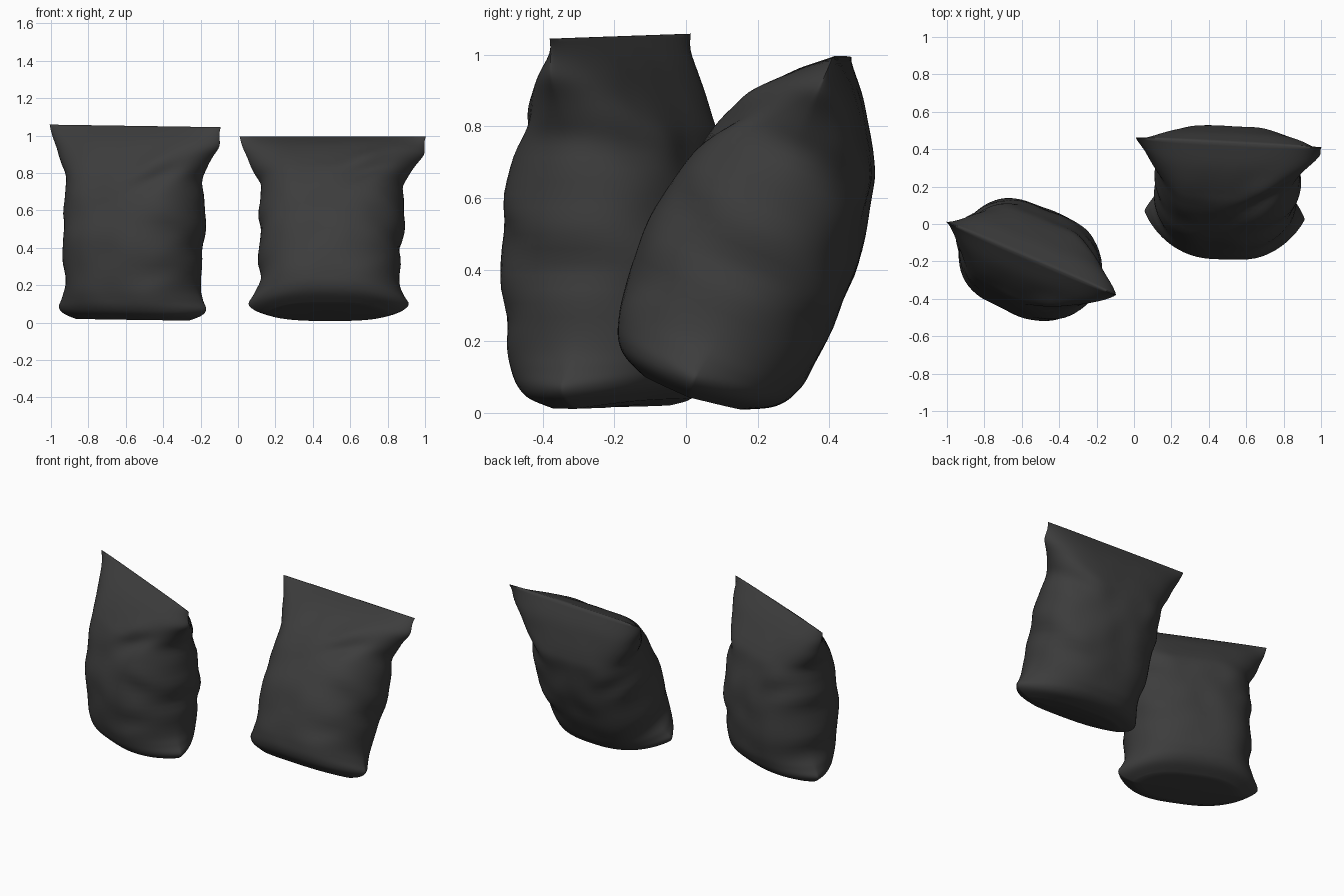
import bpy, bmesh, math
from mathutils import Matrix, Vector, noise

cube = bpy.data.objects.get("Cube")
if cube:
    bpy.data.objects.remove(cube, do_unlink=True)

# Dark sack material
cloth = bpy.data.materials.new("charcoal_cloth")
cloth.use_nodes = True
color = (0.046, 0.046, 0.046, 1)
cloth.diffuse_color = color
bsdf = cloth.node_tree.nodes["Principled BSDF"]
bsdf.inputs["Base Color"].default_value = color
bsdf.inputs["Roughness"].default_value = 0.8

# Sack profile: height, half width, half depth, section power, section sharpness
PROFILE = [
    (-0.012, 0.33, 0.15, 3, 0.75),
    (0.015, 0.4, 0.215, 2.9, 0.8),
    (0.05, 0.428, 0.252, 2.8, 0.85),
    (0.1, 0.4, 0.274, 2.8, 0.7),
    (0.18, 0.372, 0.29, 2.8, 0.55),
    (0.36, 0.38, 0.3, 2.9, 0.5),
    (0.55, 0.382, 0.283, 3, 0.5),
    (0.72, 0.385, 0.238, 3.5, 0.55),
    (0.8, 0.41, 0.2, 3.8, 0.62),
    (0.88, 0.448, 0.148, 4, 0.7),
    (0.95, 0.475, 0.09, 4, 0.75),
    (1.024, 0.498, 0.006, 4, 0.8),
]
# Folds: side, across, height, slope, size across, depth
FOLDS = [
    (-1, 0.2, 0.74, 0.5, 0.12, 0.03),
    (-1, 0.3, 0.47, -0.2, 0.09, 0.015),
    (-1, 0.28, 0.25, 0.3, 0.1, 0.015),
    (1, 0.28, 0.7, 0.2, 0.09, 0.02),
    (1, -0.28, 0.6, -0.2, 0.09, 0.015),
    (1, 0.25, 0.3, 0.2, 0.1, 0.015),
]
SIDES, STEPS = 72, 5


def smooth_profile():
    """Catmull-Rom rows between the profile stations."""
    pts = [Vector(p) for p in PROFILE]
    rows = []
    for i in range(len(pts) - 1):
        a, b, c, d = pts[max(i - 1, 0)], pts[i], pts[i + 1], pts[min(i + 2, len(pts) - 1)]
        for s in range(STEPS):
            t = s / STEPS
            rows.append(b + (c - a) * (t / 2)
                        + (a * 2 - b * 5 + c * 4 - d) * (t * t / 2)
                        + (b * 3 - a - c * 3 + d) * (t ** 3 / 2))
    return rows + [pts[-1]]


def sack_point(row, angle, shrink=1):
    h, w, d, power, sharp = row
    t, side = math.cos(angle), 1 if math.sin(angle) >= 0 else -1
    env = max(0, math.sin(math.pi * h / 1.024))
    # Ragged side edges
    edge = noise.noise(Vector((3 * math.copysign(1, t), 0.5, h * 9)))
    u = w * t * (1 + 0.06 * edge * env * abs(t) ** 3)
    # Drooping left top corner
    u += 0.025 * max(t, 0) ** 3 * math.exp(-((h - 0.92) / 0.05) ** 2)
    v = d * max(0, 1 - abs(t) ** power) ** sharp
    # The back is a little flatter than the front
    v *= 0.93 if side > 0 else 1.02
    # Creases and soft lumps in the cloth
    for fs, fu, fh, slope, size, depth in FOLDS:
        if fs == side:
            across = (u - fu) / size
            up = (h - fh - slope * (u - fu)) / 0.05
            v -= depth * math.exp(-across ** 2 - up ** 2) * min(1, v / 0.1)
            v += depth * 0.4 * math.exp(-across ** 2 - (up - 2) ** 2) * min(1, v / 0.1)
    v += 0.015 * env * noise.noise(Vector((u * 6, side * 2, h * 6))) * min(1, v / 0.1)
    v *= side
    # The back of the base is rounded upward
    lift = 0.15 * max(v, 0) * max(0, 1 - h / 0.15)
    return Vector((u * shrink, v * shrink, h + lift * shrink))


def make_sack(name, matrix):
    bm = bmesh.new()
    rows = smooth_profile()
    rings = [(rows[0], s) for s in (0.3, 0.6, 0.85)] + [(r, 1) for r in rows]
    loops = [[bm.verts.new(sack_point(r, 2 * math.pi * k / SIDES, s)) for k in range(SIDES)]
             for r, s in rings]
    for low, high in zip(loops, loops[1:]):
        for k in range(SIDES):
            n = (k + 1) % SIDES
            bm.faces.new((low[k], low[n], high[n], high[k]))
    # Base centre and stitched top seam
    bm.faces.new(list(reversed(loops[0])))
    bmesh.ops.remove_doubles(bm, verts=bm.verts, dist=0.0002)
    rim = [e for e in bm.edges if e.is_boundary]
    bmesh.ops.holes_fill(bm, edges=rim, sides=0)
    bmesh.ops.recalc_face_normals(bm, faces=bm.faces)
    mesh = bpy.data.meshes.new(name)
    bm.to_mesh(mesh)
    bm.free()
    mesh.materials.append(cloth)
    obj = bpy.data.objects.new(name, mesh)
    bpy.context.collection.objects.link(obj)
    obj.matrix_world = matrix
    bpy.ops.object.select_all(action="DESELECT")
    obj.select_set(True)
    bpy.context.view_layer.objects.active = obj
    bpy.ops.object.shade_smooth_by_angle(angle=math.radians(60))


def place(x, y, z, lean, roll, turn):
    rot = (Matrix.Rotation(math.radians(turn), 4, "Z")
           @ Matrix.Rotation(math.radians(lean), 4, "X")
           @ Matrix.Rotation(math.radians(roll), 4, "Y"))
    return Matrix.Translation((x, y, z)) @ rot


make_sack("upright_sack", place(-0.563, -0.178, 0.028, 0, 0.8, -23.3))
make_sack("leaning_sack", place(0.485, 0.028, 0.055, -23.5, 0, -3))
